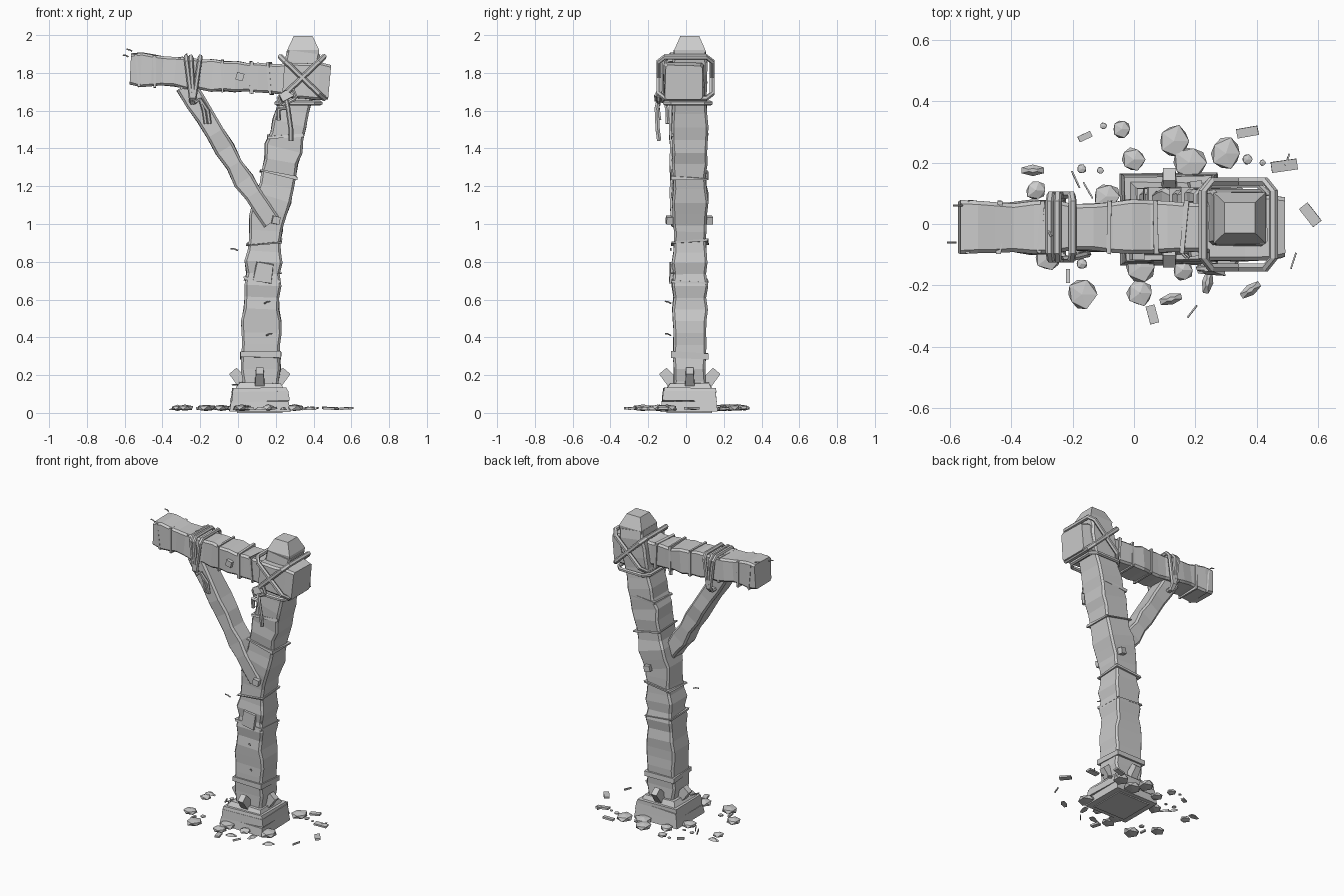
import bpy, bmesh, math, random
from mathutils import Vector, Euler

random.seed(7)
if "Cube" in bpy.data.objects:
    bpy.data.objects.remove(bpy.data.objects["Cube"])

grey = bpy.data.materials.new("weathered grey")
grey.use_nodes = True
grey.diffuse_color = (0.6, 0.6, 0.6, 1)
grey.node_tree.nodes["Principled BSDF"].inputs["Base Color"].default_value = (0.6, 0.6, 0.6, 1)


def finish(name, bm):
    bmesh.ops.recalc_face_normals(bm, faces=bm.faces[:])
    mesh = bpy.data.meshes.new(name)
    bm.to_mesh(mesh)
    bm.free()
    mesh.materials.append(grey)
    ob = bpy.data.objects.new(name, mesh)
    bpy.context.collection.objects.link(ob)
    return ob


def skin(bm, rings, closed=False):
    """Join rings of points with quads, capped unless closed."""
    rows = [[bm.verts.new(p) for p in ring] for ring in rings]
    pairs = list(zip(rows, rows[1:]))
    if closed:
        pairs.append((rows[-1], rows[0]))
    else:
        bm.faces.new(rows[0])
        bm.faces.new(rows[-1])
    for a, b in pairs:
        for i in range(len(a)):
            j = (i + 1) % len(a)
            bm.faces.new((a[i], a[j], b[j], b[i]))


def jig(a):
    return random.uniform(-a, a)


def timber(name, path, yc, hy, spacing=0.06, wobble=0.007, chamfer=0.012):
    """Rough-hewn square log along (x, z, half width) points."""
    rings = []
    for (x0, z0, w0), (x1, z1, w1) in zip(path, path[1:]):
        d = Vector((x1 - x0, 0, z1 - z0))
        n = max(1, round(d.length / spacing))
        side = Vector((d.z, 0, -d.x)).normalized()
        for k in range(n + (x1 == path[-1][0] and z1 == path[-1][1])):
            t = k / n
            c = Vector((x0, yc, z0)) + d * t
            w, h = w0 + (w1 - w0) * t + jig(wobble), hy + jig(wobble)
            ring = []
            for sx, sy in ((1, 1), (-1, 1), (-1, -1), (1, -1)):
                a, b = w + jig(wobble / 2), h + jig(wobble / 2)
                cuts = [(a, b - chamfer), (a - chamfer, b)]
                for u, v in cuts if sx * sy > 0 else cuts[::-1]:
                    ring.append(c + side * sx * u + Vector((0, sy * v, 0)))
            rings.append(ring)
    bm = bmesh.new()
    skin(bm, rings)
    return finish(name, bm)


def block(name, loc, size, rot=(0, 0, 0), top=1.0, rough=0.0):
    """Box, optionally tapered to the top and roughened."""
    bm = bmesh.new()
    bmesh.ops.create_cube(bm, size=1)
    r = Euler([math.radians(a) for a in rot]).to_matrix()
    for v in bm.verts:
        s = top if v.co.z > 0 else 1
        p = Vector((v.co.x * size[0] * s, v.co.y * size[1] * s, v.co.z * size[2]))
        p += Vector((jig(rough), jig(rough), jig(rough)))
        v.co = r @ p + Vector(loc)
    return finish(name, bm)


def rope(name, pts, radius=0.014, closed=False):
    """Six-sided rope through the points."""
    pts = [Vector(p) for p in pts]
    rings = []
    for i, p in enumerate(pts):
        a = pts[i - 1] if closed or i else p
        b = pts[(i + 1) % len(pts)] if closed or i < len(pts) - 1 else p
        d = (b - a).normalized()
        if closed:
            u = (pts[1] - pts[0]).cross(pts[3] - pts[0]).normalized()
        else:
            u = d.cross(Vector((0, 1, 0.1))).normalized()
        v = d.cross(u)
        rings.append([p + radius * (math.cos(k * math.pi / 3) * u + math.sin(k * math.pi / 3) * v)
                      for k in range(6)])
    bm = bmesh.new()
    skin(bm, rings, closed)
    return finish(name, bm)


def loop(name, centre, u, v, radius=0.014, cut=0.72):
    """Chamfered rectangular rope loop spanned by half axes u and v."""
    c, u, v = Vector(centre), Vector(u), Vector(v)
    corners = [(1, -cut), (1, cut), (cut, 1), (-cut, 1), (-1, cut), (-1, -cut), (-cut, -1), (cut, -1)]
    return rope(name, [c + u * a + v * b for a, b in corners], radius, True)


# Leaning post with a tapered cap
timber("post", [(0.12, 0.1, 0.1), (0.12, 0.3, 0.1), (0.125, 0.55, 0.1), (0.135, 0.8, 0.092),
                (0.15, 1.02, 0.09), (0.205, 1.2, 0.095), (0.24, 1.4, 0.095), (0.29, 1.6, 0.09),
                (0.33, 1.8, 0.09), (0.345, 1.91, 0.085)], 0.02, 0.09)
bm = bmesh.new()
skin(bm, [[(0.345 + sx * w, 0.02 + sy * h, z) for sx, sy in ((1, 1), (-1, 1), (-1, -1), (1, -1))]
          for w, h, z in ((0.08, 0.075, 1.86), (0.085, 0.083, 1.92), (0.05, 0.05, 1.995))])
finish("post_cap", bm)

# Cross beam and its thicker end
timber("beam", [(-0.57, 1.82, 0.086), (-0.4, 1.812, 0.082), (-0.2, 1.792, 0.084),
                (0.05, 1.775, 0.08), (0.27, 1.765, 0.085)], -0.01, 0.082)
timber("beam_end", [(0.24, 1.765, 0.085), (0.36, 1.757, 0.095), (0.43, 1.755, 0.098),
                    (0.485, 1.75, 0.088)], -0.01, 0.105, 0.1)

# Diagonal brace with pegs
timber("brace", [(-0.28, 1.735, 0.055), (-0.12, 1.48, 0.048), (0.03, 1.23, 0.052),
                 (0.18, 1.01, 0.045)], -0.02, 0.066, 0.09, 0.005)
for y in (-0.085, 0.12):
    block("brace_peg", (0.2, y, 1.02), (0.04, 0.04, 0.04), (0, 12, 8))
block("beam_peg", (0.01, -0.1, 1.78), (0.04, 0.035, 0.04), (0, 15, 0))

# Split lips and bands around the post
for x, z, w, h, tilt in ((0.12, 0.305, 0.215, 0.035, 0), (0.13, 0.7, 0.2, 0.014, 6),
                         (0.215, 1.26, 0.2, 0.014, 12), (0.25, 1.47, 0.19, 0.016, -4),
                         (0.14, 0.9, 0.188, 0.012, -5)):
    block("post_band", (x, 0.02, z), (w, 0.195, h), (jig(4), tilt, 0), 1, 0.004)
for x in (-0.53, -0.44, -0.3, -0.08, 0.07, 0.17):
    block("beam_band", (x, -0.01, 1.78 - x * 0.06), (0.014, 0.172, 0.172), (0, jig(6), jig(4)), 1, 0.003)
block("patch_board", (0.135, -0.075, 0.745), (0.1, 0.02, 0.1), (0, 8, 0), 0.85, 0.006)

# Splinters
for x, y, z, dx, dy in ((-0.58, -0.06, 1.885, -0.03, 0), (-0.56, 0.06, 1.915, -0.03, 0),
                        (-0.28, -0.02, 1.89, 0.01, -0.02), (0.0, -0.08, 0.86, -0.04, 0),
                        (0.14, -0.08, 0.58, 0.03, -0.03), (0.15, -0.08, 0.41, 0.03, -0.03),
                        (0.03, 0.02, 0.14, -0.06, -0.12), (0.2, -0.03, 0.73, 0.03, -0.05)):
    rope("splinter", [(x, y, z), (x + dx / 2, y + dy / 2, z + 0.008), (x + dx, y + dy, z + 0.01)], 0.004)

# Stepped plinth
for z, h, s, top in ((0.035, 0.055, 0.32, 0.95), (0.085, 0.05, 0.305, 0.96),
                     (0.12, 0.025, 0.29, 0.97), (0.145, 0.03, 0.255, 0.86)):
    block("plinth_step", (0.115, 0.018, z), (s, s * 0.95, h), (0, jig(1.5), jig(2)), top, 0.004)

# Wedge stones leaning on the four sides
for k in range(4):
    a = k * math.pi / 2
    block("wedge_stone", (0.115 + 0.115 * math.cos(a), 0.02 + 0.115 * math.sin(a), 0.19),
          (0.065, 0.05, 0.085), (0, 40, k * 90), 0.8)

# Rope lashing over the joint
for s in (1, -1):
    loop("cross_lashing", (0.34, -0.002, 1.775), (0.115, 0, s * 0.11), (0, 0.14, 0), 0.015, 0.78)
loop("collar_rope", (0.32, 0.01, 1.64), (0.115, 0, 0), (0, 0.12, 0), 0.013)
block("rope_knot", (0.25, -0.145, 1.68), (0.07, 0.04, 0.045), (0, -35, 0), 0.7, 0.006)
loop("knot_loop", (0.26, -0.145, 1.67), (0.04, 0, 0.02), (-0.01, 0, 0.025), 0.01)
for x, z in ((0.28, 1.44), (0.215, 1.55)):
    rope("rope_tail", [(0.25, -0.14, 1.68), (0.265, -0.155, 1.61), (x, -0.15, z + 0.06), (x, -0.142, z)], 0.013)

# Rope lashing over the brace
for top, low in ((-0.275, -0.245), (-0.25, -0.235), (-0.2, -0.235)):
    loop("brace_lashing", ((top + low) / 2, -0.01, 1.765), ((top - low) / 2, 0, 0.12), (0, 0.105, 0), 0.013, 0.8)
for x in (-0.15, -0.17):
    rope("brace_rope_tail", [(-0.23, -0.115, 1.645), (-0.2, -0.11, 1.66), (x - 0.01, -0.1, 1.6), (x, -0.098, 1.53)], 0.011)

# Rubble stones scattered round the foot
for x, y, r in ((-0.17, -0.23, 0.055), (0.02, -0.225, 0.05), (0.13, 0.27, 0.06), (0.3, 0.23, 0.06),
                (0.0, 0.21, 0.045), (0.18, 0.2, 0.065), (-0.32, 0.11, 0.038), (-0.04, 0.31, 0.034),
                (0.02, -0.14, 0.06), (0.16, -0.15, 0.04), (-0.09, 0.09, 0.05), (-0.28, -0.11, 0.05),
                (-0.17, -0.13, 0.02), (-0.17, 0.18, 0.018), (-0.11, 0.175, 0.013), (0.42, 0.2, 0.012),
                (0.3, -0.1, 0.06), (0.37, 0.21, 0.02), (-0.1, 0.32, 0.013)):
    bm = bmesh.new()
    bmesh.ops.create_icosphere(bm, subdivisions=1, radius=r)
    for v in bm.verts:
        v.co = Vector((x, y, 0.026)) + Vector((v.co.x, v.co.y, max(-0.016, min(0.02, v.co.z * 0.45)))) * random.uniform(0.82, 1.05)
    finish("rubble_stone", bm)

# Flat chips and pointed shards
for x, y, l, w, a in ((-0.16, 0.285, 0.045, 0.02, 25), (0.37, 0.3, 0.07, 0.03, 10), (0.49, 0.19, 0.085, 0.035, 8),
                      (0.575, 0.03, 0.075, 0.035, -52), (0.06, -0.295, 0.06, 0.03, -75), (-0.215, -0.17, 0.045, 0.012, 90),
                      (0.52, -0.12, 0.055, 0.005, 72), (0.19, -0.285, 0.05, 0.005, 52), (-0.19, 0.145, 0.06, 0.005, -65),
                      (-0.15, 0.11, 0.06, 0.005, -60), (0.5, 0.21, 0.04, 0.005, 70)):
    block("wood_chip", (x, y, 0.024), (l, w, 0.012), (jig(6), jig(6), a))
for x, y, a in ((-0.33, 0.175, 0), (0.12, -0.245, 15), (0.38, -0.215, 35), (0.24, -0.19, 80)):
    bm = bmesh.new()
    bmesh.ops.create_cone(bm, segments=6, radius1=0.042, radius2=0.015, depth=0.016, cap_ends=True)
    t = math.radians(a)
    for v in bm.verts:
        px, py = v.co.x, v.co.y * 0.45
        v.co = (x + px * math.cos(t) - py * math.sin(t), y + px * math.sin(t) + py * math.cos(t), v.co.z + 0.024)
    finish("shard", bm)

# Footing under the plinth, reaching the ground
block("footing", (0.115, 0.018, 0.01), (0.24, 0.24, 0.02))
